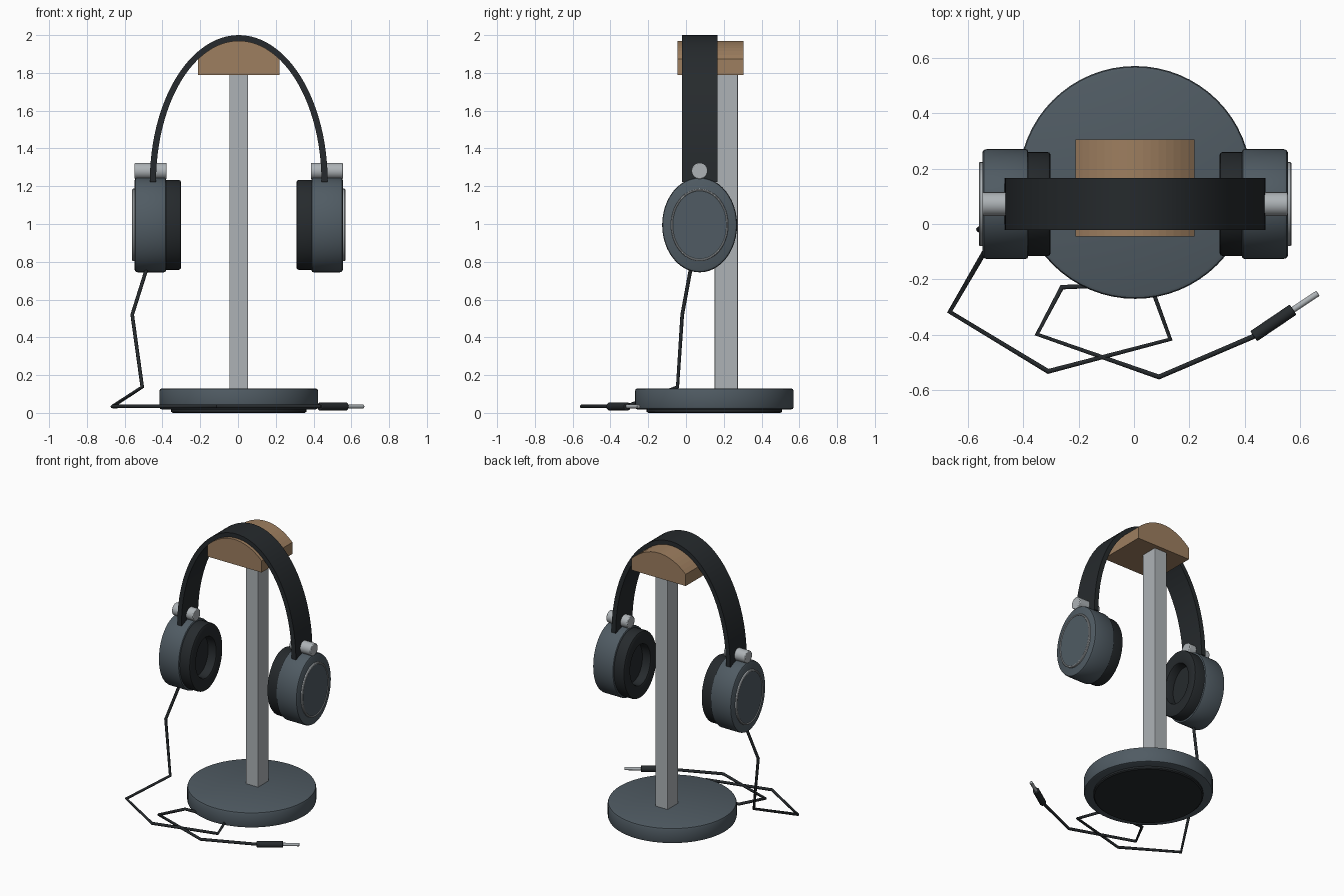
import bpy, bmesh, math
from mathutils import Vector, Matrix

if "Cube" in bpy.data.objects:
    bpy.data.objects.remove(bpy.data.objects["Cube"])

CX = 0.004          # shared centre line of stand and headset
YB = 0.072          # depth of the headset plane


def material(name, rgb):
    m = bpy.data.materials.new(name)
    m.diffuse_color = (*rgb, 1)
    m.use_nodes = True
    m.node_tree.nodes["Principled BSDF"].inputs["Base Color"].default_value = m.diffuse_color
    return m


SLATE = material("slate", (0.08, 0.105, 0.125))
DARK = material("dark_rubber", (0.019, 0.023, 0.026))
SILVER = material("silver", (0.42, 0.45, 0.47))
WOOD = material("wood", (0.34, 0.21, 0.115))


def finish(name, bm, mat, smooth=True, bevel=0):
    bmesh.ops.recalc_face_normals(bm, faces=bm.faces)
    me = bpy.data.meshes.new(name)
    bm.to_mesh(me)
    bm.free()
    ob = bpy.data.objects.new(name, me)
    bpy.context.collection.objects.link(ob)
    me.materials.append(mat)
    if bevel:
        b = ob.modifiers.new("bevel", "BEVEL")
        b.width, b.segments, b.limit_method = bevel, 2, "ANGLE"
    if smooth:
        bpy.ops.object.select_all(action="DESELECT")
        bpy.context.view_layer.objects.active = ob
        ob.select_set(True)
        bpy.ops.object.shade_smooth_by_angle(angle=math.radians(35))
    return ob


def lathe(name, profile, place, mat, n=48):
    """Revolve (radius, height) points; place(u, v, h) gives the position."""
    bm = bmesh.new()
    rings = []
    for r, h in profile:
        if r == 0:
            rings.append([bm.verts.new(place(0, 0, h))] * n)
        else:
            rings.append([bm.verts.new(place(r * math.cos(2 * math.pi * i / n),
                                             r * math.sin(2 * math.pi * i / n), h))
                          for i in range(n)])
    for a, b in zip(rings, rings[1:]):
        for i in range(n):
            j = (i + 1) % n
            bm.faces.new(list(dict.fromkeys((a[i], a[j], b[j], b[i]))))
    return finish(name, bm, mat)


def rod(name, p, q, r, mat, bevel=0):
    p, q = Vector(p), Vector(q)
    d = q - p
    m = Matrix.Translation((p + q) / 2) @ d.to_track_quat("Z", "Y").to_matrix().to_4x4()
    bm = bmesh.new()
    bmesh.ops.create_cone(bm, cap_ends=True, segments=24, radius1=r, radius2=r,
                          depth=d.length, matrix=m)
    return finish(name, bm, mat, True, bevel)


def prism(name, outline, y0, y1, mat, smooth=False, bevel=0):
    """Extrude an (x, z) outline along y."""
    bm = bmesh.new()
    f = bm.faces.new([bm.verts.new((CX + x, y0, z)) for x, z in outline])
    ext = bmesh.ops.extrude_face_region(bm, geom=[f])["geom"]
    bmesh.ops.translate(bm, vec=(0, y1 - y0, 0),
                        verts=[v for v in ext if isinstance(v, bmesh.types.BMVert)])
    return finish(name, bm, mat, smooth, bevel)


# Round base and its rubber foot
def upright(u, v, h):
    return (CX + u, 0.15 + v, h)


lathe("base", [(0, 0.018), (0.405, 0.018), (0.416, 0.022), (0.42, 0.032), (0.42, 0.116),
               (0.416, 0.126), (0.406, 0.13), (0, 0.13)], upright, SLATE, 64)
lathe("base_foot", [(0, 0), (0.35, 0), (0.358, 0.006), (0.358, 0.02), (0, 0.02)],
      upright, DARK, 64)

# Post
bm = bmesh.new()
bmesh.ops.create_cube(bm, size=1, matrix=Matrix.Translation((CX, 0.213, 0.96))
                      @ Matrix.Diagonal((0.1, 0.125, 1.68, 1)))
finish("post", bm, SILVER, False, 0.006)


# Headband arch and the wooden rest that follows its underside
def arch(a, b, t):
    return (a * math.cos(t), 1.222 + b * math.sin(t))


N = 48
angles = [math.pi * i / N for i in range(N + 1)]
outer = [arch(0.471, 0.778, t) for t in angles]
inner = [arch(0.438, 0.746, t) for t in reversed(angles)]
bm = bmesh.new()
loops = [[bm.verts.new((CX + x, y, z)) for x, z in outer + inner]
         for y in (YB - 0.094, YB + 0.094)]
M = len(loops[0])
for i in range(M):
    j = (i + 1) % M
    bm.faces.new((loops[0][i], loops[0][j], loops[1][j], loops[1][i]))
for lp in loops:
    for i in range(N):
        bm.faces.new((lp[i], lp[i + 1], lp[M - 2 - i], lp[M - 1 - i]))
finish("headband", bm, DARK)

half = math.asin(0.215 / 0.438)
top = [arch(0.438, 0.748, math.pi / 2 - half + 2 * half * i / 16) for i in range(17)]
prism("wooden_rest", [(-0.215, 1.79), (0.215, 1.79)] + top, -0.045, 0.305, WOOD)

# Ear cups, oval and facing sideways
for side, s in (("left", -1), ("right", 1)):
    def oval(u, v, h, s=s):
        return (CX + s * h, YB + 0.79 * u, 0.995 + v)

    lathe(side + "_cup_shell", [(0, 0.386), (0.242, 0.386), (0.248, 0.389), (0.251, 0.396),
                                (0.251, 0.535), (0.247, 0.546), (0.237, 0.551), (0, 0.551)],
          oval, SLATE)
    lathe(side + "_ear_pad", [(0, 0.37), (0.142, 0.37), (0.142, 0.318), (0.147, 0.309),
                              (0.157, 0.305), (0.225, 0.305), (0.234, 0.309),
                              (0.238, 0.317), (0.238, 0.39), (0, 0.39)], oval, DARK)
    lathe(side + "_cup_ring", [(0.18, 0.545), (0.18, 0.561), (0.183, 0.564), (0.188, 0.564),
                               (0.192, 0.56), (0.192, 0.545)], oval, SILVER)
    lathe(side + "_cup_plate", [(0, 0.545), (0.182, 0.545), (0.182, 0.56), (0, 0.56)],
          oval, SLATE)
    rod(side + "_hinge", (CX + s * 0.382, YB, 1.281), (CX + s * 0.551, YB, 1.281),
        0.043, SILVER, 0.005)

# Loose cable lying in angular bends around the base
cable = [(-0.475, 0.03, 0.79), (-0.56, -0.02, 0.52), (-0.507, -0.045, 0.137),
         (-0.665, -0.317, 0.034), (-0.31, -0.532, 0.034), (0.131, -0.416, 0.034),
         (0.058, -0.215, 0.034), (-0.26, -0.228, 0.034), (-0.35, -0.398, 0.034),
         (0.09, -0.552, 0.034), (0.445, -0.4, 0.034)]
cu = bpy.data.curves.new("cable", "CURVE")
cu.dimensions = "3D"
cu.bevel_depth, cu.bevel_resolution, cu.use_fill_caps = 0.01, 2, True
sp = cu.splines.new("POLY")
sp.points.add(len(cable) - 1)
for pt, c in zip(sp.points, cable):
    pt.co = (*c, 1)
cu.materials.append(DARK)
bpy.context.collection.objects.link(bpy.data.objects.new("cable", cu))

# Plug and its metal tip
rod("plug_grip", (0.432, -0.405, 0.034), (0.574, -0.309, 0.034), 0.022, DARK, 0.004)
rod("plug_tip", (0.57, -0.312, 0.034), (0.664, -0.25, 0.034), 0.011, SILVER, 0.003)
